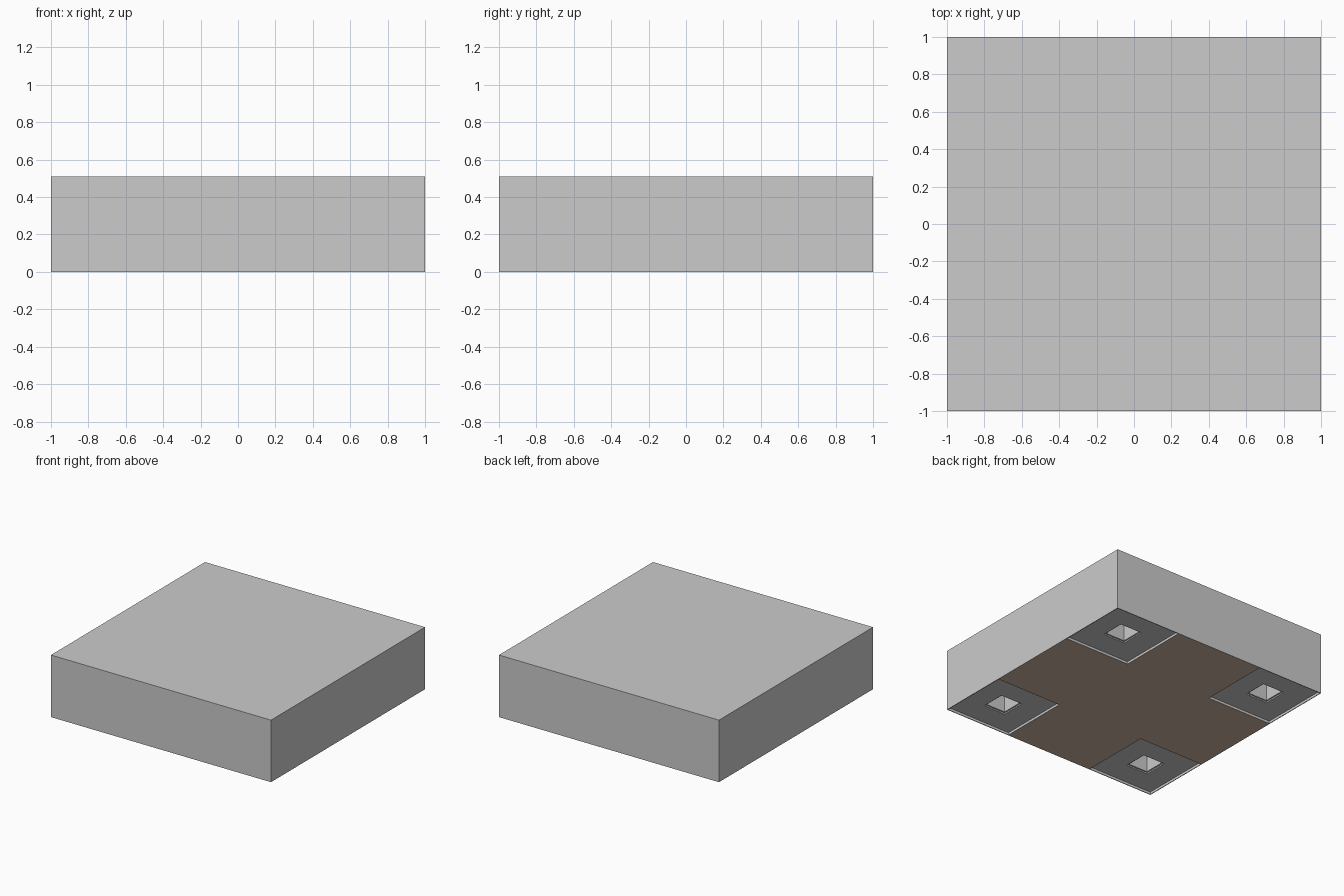
import bpy, bmesh
from mathutils import Matrix

if "Cube" in bpy.data.objects:
    bpy.data.objects.remove(bpy.data.objects["Cube"])

HEIGHT = 0.51


def mesh_object(name, boxes):
    """One object made of boxes given as (centre, size)."""
    bm = bmesh.new()
    for c, s in boxes:
        bmesh.ops.create_cube(bm, size=1, matrix=Matrix.Translation(c) @ Matrix.Diagonal((*s, 1)))
    me = bpy.data.meshes.new(name)
    bm.to_mesh(me)
    bm.free()
    ob = bpy.data.objects.new(name, me)
    bpy.context.collection.objects.link(ob)
    return ob


def cut_corners(body, centre, width, depth):
    """Cut the same square pocket upward into all four bottom corners."""
    boxes = [((sx * centre, sy * centre, (depth - 0.1) / 2), (width, width, depth + 0.1))
             for sx in (-1, 1) for sy in (-1, 1)]
    cutter = mesh_object("pocket_cutter", boxes)
    cutter.hide_render = True
    mod = body.modifiers.new("pockets", 'BOOLEAN')
    mod.operation = 'DIFFERENCE'
    mod.solver = 'EXACT'
    mod.object = cutter
    bpy.context.view_layer.objects.active = body
    bpy.ops.object.modifier_apply(modifier=mod.name)
    bpy.data.objects.remove(cutter)


# solid square slab
slab = mesh_object("slab", [((0, 0, HEIGHT / 2), (2, 2, HEIGHT))])

# brown underside, grey elsewhere
brown = bpy.data.materials.new("underside_brown")
brown.diffuse_color = (0.61, 0.46, 0.36, 1)
brown.use_nodes = True
brown.node_tree.nodes["Principled BSDF"].inputs["Base Color"].default_value = brown.diffuse_color
slab.data.materials.append(None)
slab.data.materials.append(brown)

# shallow corner pads, a small rim, then the deep square socket
cut_corners(slab, 0.697, 0.594, 0.02)
cut_corners(slab, 0.70, 0.20, 0.03)
cut_corners(slab, 0.70, 0.175, 0.26)

# colour only the lowest faces
for p in slab.data.polygons:
    p.material_index = 1 if p.center.z < 0.001 and p.normal.z < -0.9 else 0
